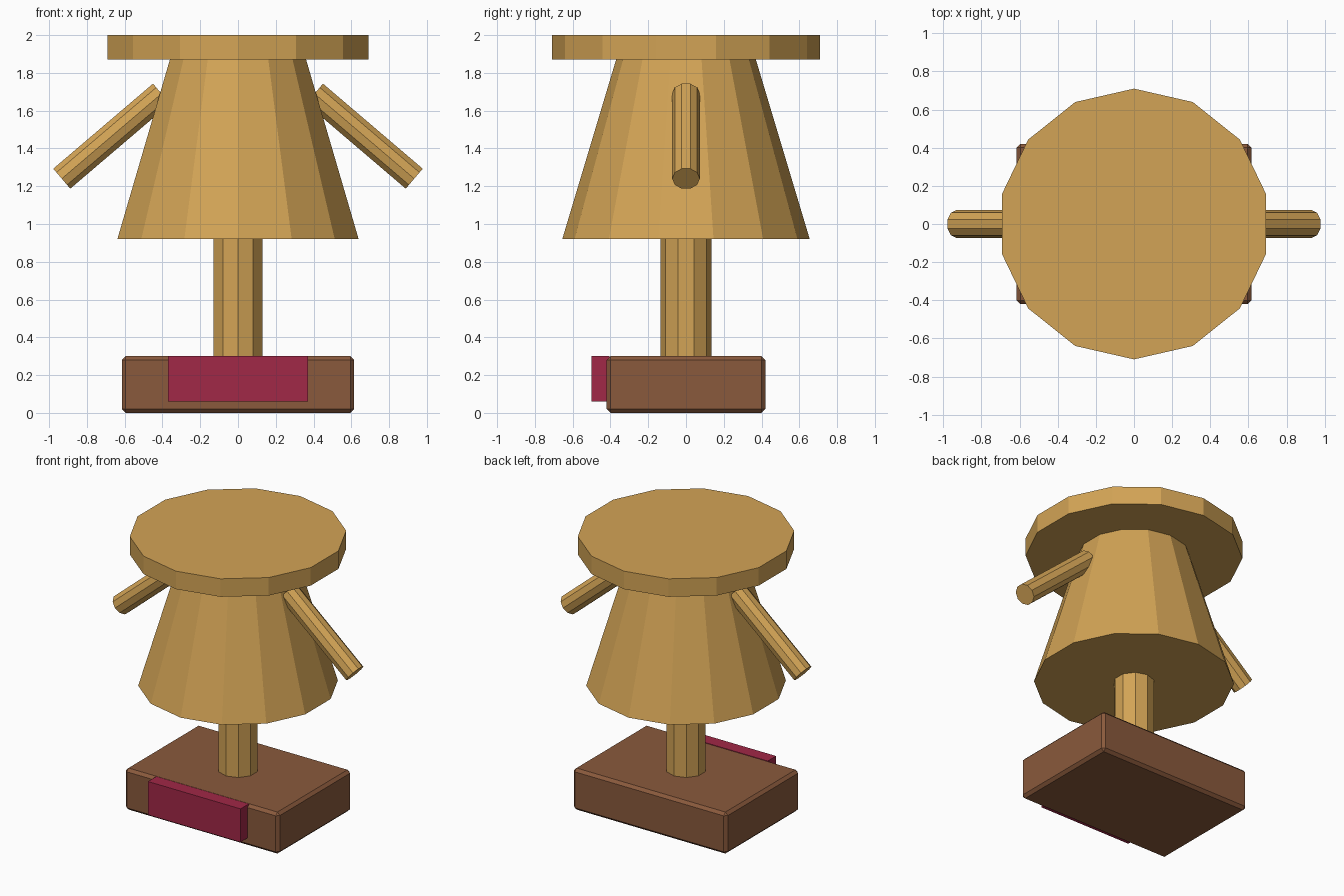
import bpy
import math
from mathutils import Vector

default = bpy.data.objects.get("Cube")
if default:
    bpy.data.objects.remove(default, do_unlink=True)


def make_material(name, rgb):
    mat = bpy.data.materials.new(name)
    mat.use_nodes = True
    colour = (*rgb, 1)
    mat.diffuse_color = colour
    mat.node_tree.nodes["Principled BSDF"].inputs["Base Color"].default_value = colour
    return mat


wood = make_material("light wood", (0.65, 0.37, 0.092))
dark_wood = make_material("dark wood", (0.253, 0.101, 0.045))
crimson = make_material("crimson", (0.355, 0.021, 0.063))


def finish(name, mat):
    obj = bpy.context.object
    obj.name = name
    obj.data.materials.append(mat)
    return obj


def box(name, low, high, mat):
    low, high = Vector(low), Vector(high)
    bpy.ops.mesh.primitive_cube_add(size=1, location=(low + high) / 2)
    obj = finish(name, mat)
    obj.scale = high - low
    bpy.ops.object.transform_apply(location=False, rotation=False, scale=True)
    return obj


def tapered(name, sides, r_start, r_end, start, end, mat):
    """Flat-sided cylinder or cone running from start to end, with a vertex on +y."""
    start, end = Vector(start), Vector(end)
    axis = end - start
    bpy.ops.mesh.primitive_cone_add(
        vertices=sides, radius1=r_start, radius2=r_end, depth=axis.length,
        location=(start + end) / 2,
        rotation=(0, math.atan2(axis.x, axis.z), 0))
    return finish(name, mat)


# Plinth with chamfered edges and a plaque on its front
plinth = box("plinth", (-0.615, -0.42, 0), (0.615, 0.42, 0.3), dark_wood)
chamfer = plinth.modifiers.new("chamfer", "BEVEL")
chamfer.width = 0.02
chamfer.segments = 1
box("plaque", (-0.37, -0.5, 0.06), (0.37, -0.405, 0.301), crimson)

# Post, flared body and flat top
tapered("post", 10, 0.135, 0.135, (0, 0, 0.28), (0, 0, 0.94), wood)
tapered("body", 14, 0.655, 0.37, (0, 0, 0.92), (0, 0, 1.87), wood)
tapered("top_disc", 14, 0.71, 0.71, (0, 0, 1.87), (0, 0, 2), wood)

# Sloping arms
for side, name in ((1, "left_arm"), (-1, "right_arm")):
    tapered(name, 10, 0.073, 0.073,
            (side * 0.405, 0, 1.69), (side * 0.933, 0, 1.24), wood)
